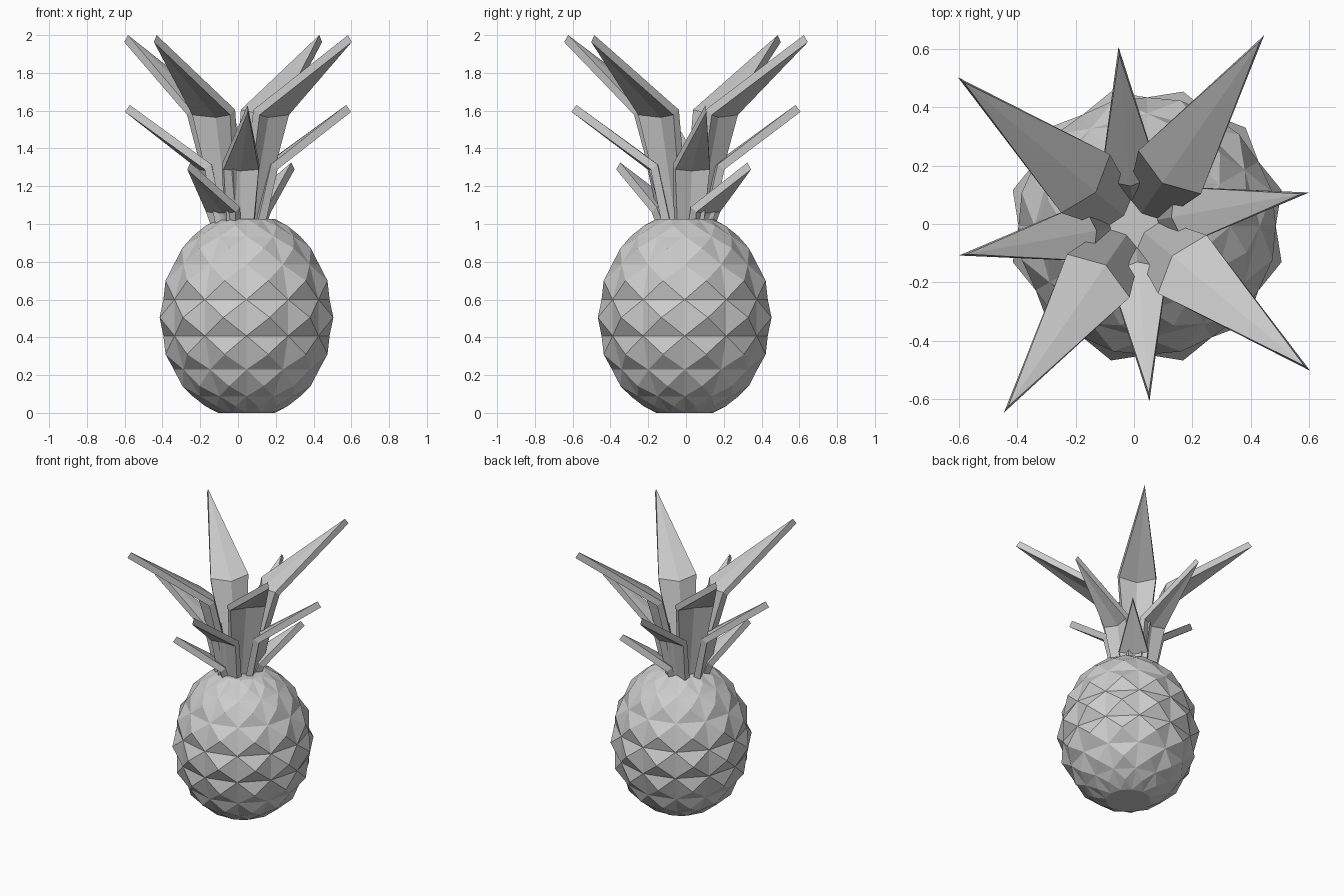
import bpy
import math

if "Cube" in bpy.data.objects:
    bpy.data.objects.remove(bpy.data.objects["Cube"])

SEGMENTS = 12


def make_object(name, verts, faces):
    mesh = bpy.data.meshes.new(name)
    mesh.from_pydata(verts, [], faces)
    mesh.update()
    obj = bpy.data.objects.new(name, mesh)
    bpy.context.collection.objects.link(obj)
    return obj


def fruit_body(cx, cy):
    # rings as (radius, height); bumps are the raised middles between rings
    rings = [(.15, 0), (.285, .088), (.385, .23), (.44, .408),
             (.44, .60), (.385, .785), (.285, .935), (.15, 1.027)]
    bumps = [(.225, .035), (.352, .142), (.444, .31), (.476, .505),
             (.444, .70), (.352, .872), (.225, .99)]
    n = SEGMENTS

    def ring(r, z, shift):
        return [(cx + r * math.cos(2 * math.pi * (i + shift) / n),
                 cy + r * math.sin(2 * math.pi * (i + shift) / n), z) for i in range(n)]

    verts = [v for r, z in rings for v in ring(r, z, 0)]
    peak_start = len(verts)
    verts += [v for r, z in bumps for v in ring(r, z, .5)]
    faces = [list(range(n))[::-1], [n * (len(rings) - 1) + i for i in range(n)]]
    for k in range(len(bumps)):
        for i in range(n):
            j = (i + 1) % n
            quad = [k * n + i, k * n + j, (k + 1) * n + j, (k + 1) * n + i]
            peak = peak_start + k * n + i
            faces += [(quad[e], quad[(e + 1) % 4], peak) for e in range(4)]
    return make_object("fruit_body", verts, faces)


def leaf(name, angle, base, bend, tip, fold):
    # base and bend are (reach, height, half width); tip is (reach, height)
    c, s = math.cos(math.radians(angle)), math.sin(math.radians(angle))

    def place(a, p, z):
        return (a * c - p * s, a * s + p * c, z)

    verts = []
    for (a, z, w), f in ((base, fold * .5), (bend, fold)):
        verts += [place(a, -w, z), place(a - f, 0, z - f * .4), place(a, w, z)]
    verts.append(place(tip[0], 0, tip[1]))
    faces = [(0, 1, 4, 3), (1, 2, 5, 4), (3, 4, 6), (4, 5, 6)]
    obj = make_object(name, verts, faces)
    mod = obj.modifiers.new("thickness", 'SOLIDIFY')
    mod.thickness = .045
    mod.offset = 1
    return obj


fruit_body(.045, -.007)

# crown: tall, middle and short leaves
for i, ang in enumerate((-39.8, 55.4, 140.2, 235.4)):
    leaf(f"tall_leaf_{i + 1}", ang, (.06, 1.0, .07), (.215, 1.605, .13), (.758, 2.0), .045)
for i, ang in enumerate((10.2, 95, 190.2, 275)):
    leaf(f"middle_leaf_{i + 1}", ang, (.09, 1.0, .08), (.16, 1.315, .10), (.582, 1.63), .03)
for i, ang in enumerate((49, 234)):
    leaf(f"short_leaf_{i + 1}", ang, (.08, .97, .08), (.12, 1.09, .10), (.43, 1.325), .02)
